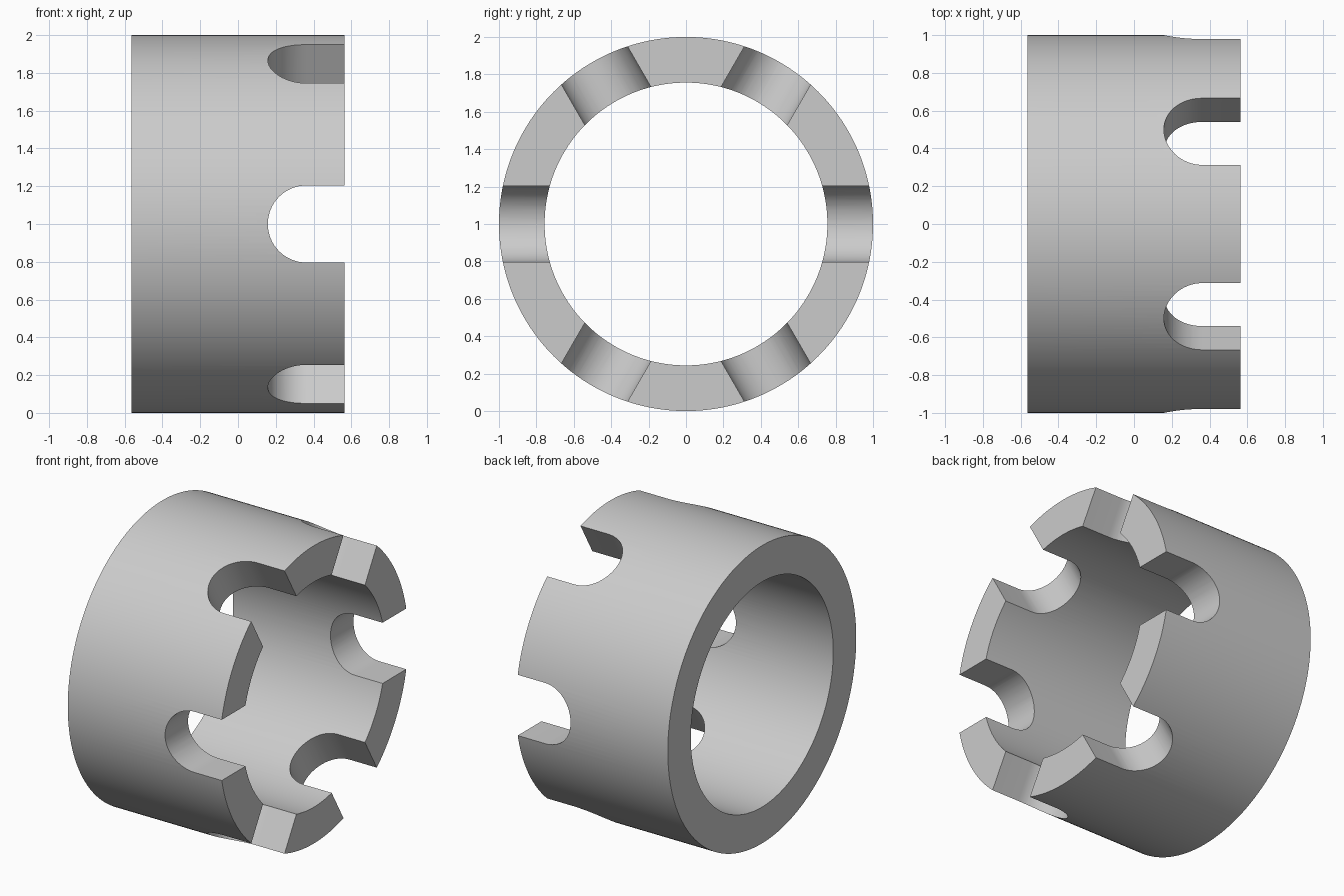
import bpy, bmesh
from math import pi, sin, cos, radians
from mathutils import Matrix, Vector

cube = bpy.data.objects.get("Cube")
if cube:
    bpy.data.objects.remove(cube, do_unlink=True)

OUTER, INNER, HALF_LEN = 1.0, 0.756, 0.565
SLOT_R, SLOT_X = 0.204, 0.362
SEGMENTS, SLOTS = 192, 6
CENTRE = Vector((0, 0, 1))

grey = bpy.data.materials.new("plain grey")
grey.use_nodes = True
colour = (0.6, 0.6, 0.6, 1)
grey.diffuse_color = colour
grey.node_tree.nodes["Principled BSDF"].inputs["Base Color"].default_value = colour


def make_object(name, bm):
    bmesh.ops.recalc_face_normals(bm, faces=bm.faces)
    mesh = bpy.data.meshes.new(name)
    bm.to_mesh(mesh)
    bm.free()
    mesh.materials.append(grey)
    obj = bpy.data.objects.new(name, mesh)
    obj.location = CENTRE
    bpy.context.collection.objects.link(obj)
    return obj


# Hollow ring: a rectangular section revolved about the x axis
bm = bmesh.new()
section = [(-HALF_LEN, INNER), (HALF_LEN, INNER), (HALF_LEN, OUTER), (-HALF_LEN, OUTER)]
loops = []
for i in range(SEGMENTS):
    a = 2 * pi * i / SEGMENTS
    loops.append([bm.verts.new((x, r * cos(a), r * sin(a))) for x, r in section])
for i, loop in enumerate(loops):
    after = loops[(i + 1) % SEGMENTS]
    for j in range(4):
        k = (j + 1) % 4
        bm.faces.new((loop[j], loop[k], after[k], after[j]))
ring = make_object("castellated_ring", bm)

# Round-ended slot cutters spaced around the rim
bm = bmesh.new()
arc = [radians(90 + 180 * i / 32) for i in range(33)]
outline = [(SLOT_X + SLOT_R * cos(a), SLOT_R * sin(a)) for a in arc]
outline += [(1, -SLOT_R), (1, SLOT_R)]
for n in range(SLOTS):
    turn = Matrix.Rotation(2 * pi * n / SLOTS, 4, 'X')
    face = bm.faces.new([bm.verts.new(turn @ Vector((x, 0.5, z))) for x, z in outline])
    grown = bmesh.ops.extrude_face_region(bm, geom=[face], use_keep_orig=True)
    top = [v for v in grown["geom"] if isinstance(v, bmesh.types.BMVert)]
    bmesh.ops.translate(bm, verts=top, vec=turn @ Vector((0, 0.7, 0)))
cutter = make_object("slot_cutter", bm)
cutter.hide_render = True

# Cut the slots and smooth the curved walls
cut = ring.modifiers.new("slots", 'BOOLEAN')
cut.operation = 'DIFFERENCE'
cut.solver = 'EXACT'
cut.object = cutter
bpy.ops.object.select_all(action='DESELECT')
ring.select_set(True)
bpy.context.view_layer.objects.active = ring
bpy.ops.object.modifier_apply(modifier=cut.name)
bpy.data.objects.remove(cutter, do_unlink=True)
bpy.ops.object.shade_smooth_by_angle(angle=radians(30))
